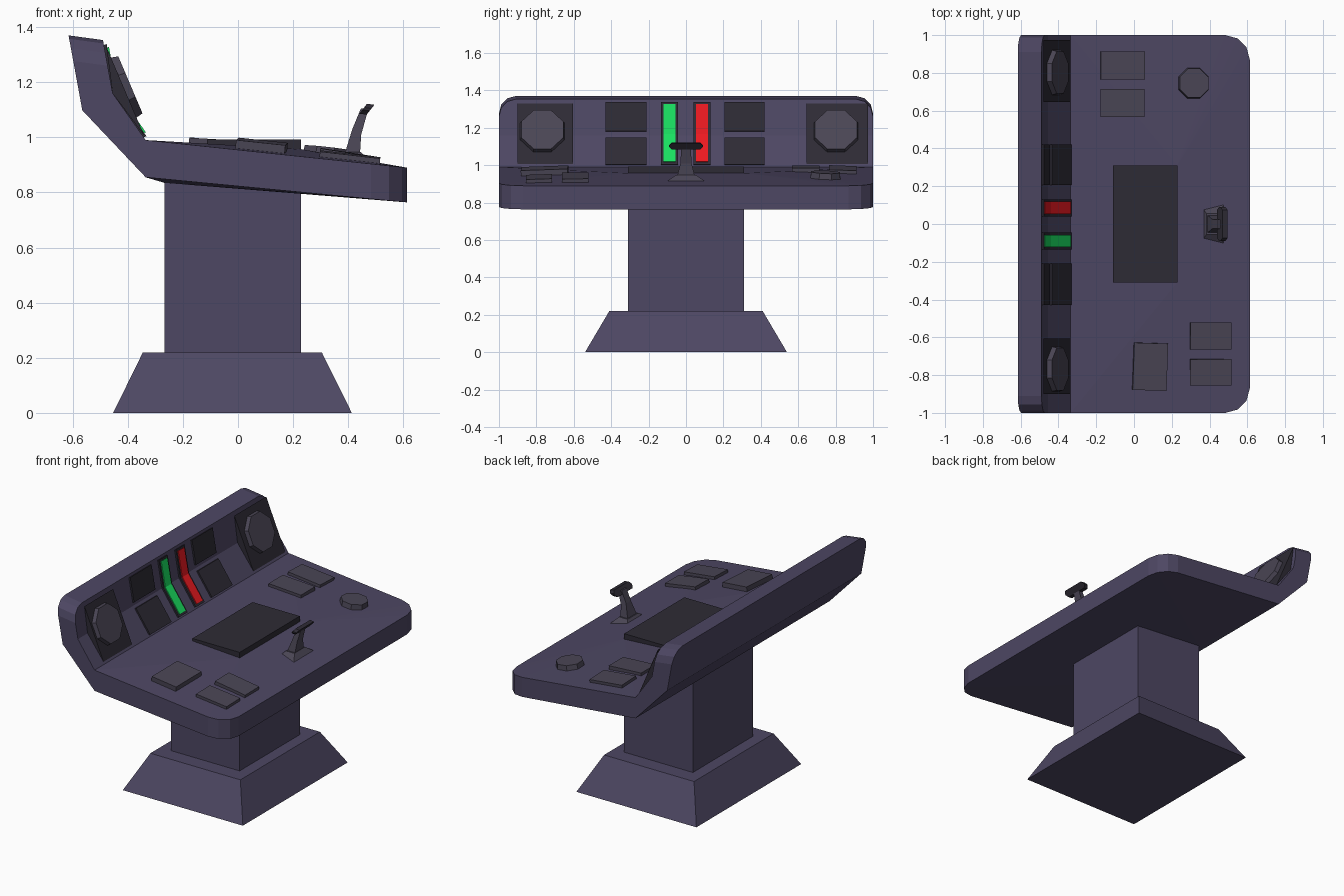
import bpy, bmesh, math
from mathutils import Vector, Matrix
from mathutils.bvhtree import BVHTree

if "Cube" in bpy.data.objects:
    bpy.data.objects.remove(bpy.data.objects["Cube"])


def material(name, rgb):
    m = bpy.data.materials.new(name)
    m.diffuse_color = (*rgb, 1)
    m.use_nodes = True
    m.node_tree.nodes["Principled BSDF"].inputs["Base Color"].default_value = m.diffuse_color
    return m


BODY = material("body_purple", (0.075, 0.063, 0.125))
DARK = material("dark_panel", (0.027, 0.024, 0.035))
KNOB = material("button_grey", (0.068, 0.060, 0.090))
GREEN = material("green_light", (0.01, 0.75, 0.12))
RED = material("red_light", (0.85, 0.01, 0.015))


def finish(bm, name, mat):
    bmesh.ops.recalc_face_normals(bm, faces=bm.faces[:])
    me = bpy.data.meshes.new(name)
    bm.to_mesh(me)
    bm.free()
    me.materials.append(mat)
    ob = bpy.data.objects.new(name, me)
    bpy.context.collection.objects.link(ob)
    return ob


def prism_bm(pts, y0, y1):
    """Side profile (x, z) extruded along y."""
    bm = bmesh.new()
    f = bm.faces.new([bm.verts.new((x, y0, z)) for x, z in pts])
    r = bmesh.ops.extrude_face_region(bm, geom=[f])
    bmesh.ops.translate(bm, vec=(0, y1 - y0, 0),
                        verts=[v for v in r["geom"] if isinstance(v, bmesh.types.BMVert)])
    bmesh.ops.recalc_face_normals(bm, faces=bm.faces[:])
    return bm


def prism(name, pts, y0, y1, mat):
    return finish(prism_bm(pts, y0, y1), name, mat)


def frustum(name, bottom, top, z0, z1, mat, matrix=Matrix()):
    """Block between two rectangles given as (x0, x1, half depth)."""
    bm = bmesh.new()
    for (x0, x1, d), z in ((bottom, z0), (top, z1)):
        for x in (x0, x1):
            for y in (-d, d):
                bm.verts.new((x, y, z))
    bmesh.ops.convex_hull(bm, input=bm.verts[:])
    bmesh.ops.dissolve_limit(bm, angle_limit=0.01, verts=bm.verts[:], edges=bm.edges[:])
    bm.transform(matrix)
    return finish(bm, name, mat)


def disc(name, radius, height, matrix, mat):
    bm = bmesh.new()
    bmesh.ops.create_cone(bm, cap_ends=True, segments=8, radius1=radius, radius2=radius * 0.95,
                          depth=height, matrix=Matrix.Translation((0, 0, height / 2))
                          @ Matrix.Rotation(math.pi / 8, 4, 'Z'))
    bm.transform(matrix)
    return finish(bm, name, mat)


# pedestal
frustum("pedestal_base", (-0.453, 0.413, 0.54), (-0.345, 0.304, 0.41), 0, 0.22, BODY)
frustum("pedestal_column", (-0.267, 0.229, 0.31), (-0.267, 0.229, 0.31), 0.22, 0.86, BODY)

# desk and upright back as one bent slab
TOP, MID, LOW = (-0.49, 1.353), (-0.455, 1.16), (-0.335, 0.99)
bm = prism_bm([(-0.615, 1.37), TOP, MID, LOW, (0.613, 0.89),
               (0.613, 0.764), (-0.335, 0.855), (-0.565, 1.098)], -1, 1)


def end_edges(test):
    return [e for e in bm.edges if abs(e.verts[0].co.y - e.verts[1].co.y) < 1e-4
            and all(test(v.co) for v in e.verts)]


# rounded corners
bmesh.ops.bevel(bm, geom=end_edges(lambda c: c.x > 0.6), offset=0.13, segments=3,
                profile=0.5, affect='EDGES')
bmesh.ops.bevel(bm, geom=end_edges(lambda c: c.z > 1.3), offset=0.09, segments=3,
                profile=0.5, affect='EDGES')


def crown(up, pts):
    """Replace the desk's upper or lower face by facets rising to a rectangle."""
    bm.normal_update()
    f = max((f for f in bm.faces if f.normal.z * up > 0.9 and f.calc_center_median().z < 1.1),
            key=lambda f: f.calc_area())
    rim = f.verts[:]
    bmesh.ops.delete(bm, geom=[f], context='FACES_ONLY')
    inner = [bm.verts.new((x, y, z)) for x, z in pts for y in (-0.31, 0.31)]
    hull = bmesh.ops.convex_hull(bm, input=rim + inner)
    flat = [g for g in hull["geom"] if isinstance(g, bmesh.types.BMFace)
            and not any(v in inner for v in g.verts)]
    bmesh.ops.delete(bm, geom=flat, context='FACES')


crown(1, [(-0.11, 0.968), (0.229, 0.957)])
crown(-1, [(-0.267, 0.835), (0.229, 0.798)])
bmesh.ops.recalc_face_normals(bm, faces=bm.faces[:])
tree = BVHTree.FromBMesh(bm)
finish(bm, "desk_body", BODY)


def on_desk(x, y, turn=0):
    """Frame lying on the desk surface."""
    loc, nor, _, _ = tree.ray_cast(Vector((x, y, 2)), Vector((0, 0, -1)))
    if nor.z < 0:
        nor = -nor
    tilt = Vector((0, 0, 1)).rotation_difference(nor).to_matrix().to_4x4()
    return Matrix.Translation(loc) @ tilt @ Matrix.Rotation(math.radians(turn), 4, 'Z')


# desk screen and buttons
frustum("desk_screen", (-0.112, 0.229, 0.31), (-0.112, 0.229, 0.31), 0.94, 0.993, DARK)
for i, (x, y, w, d, h, turn) in enumerate([
        (-0.061, 0.838, 0.234, 0.148, 0.018, 0), (-0.061, 0.641, 0.234, 0.148, 0.018, 0),
        (0.405, -0.592, 0.22, 0.143, 0.018, 0), (0.405, -0.785, 0.22, 0.139, 0.018, 0),
        (0.084, -0.755, 0.18, 0.25, 0.03, -2)]):
    r = (-w / 2, w / 2, d / 2)
    frustum(f"desk_button_{i + 1}", r, r, -0.01, h, KNOB, on_desk(x, y, turn))
disc("desk_dial", 0.087, 0.032, on_desk(0.315, 0.745), KNOB)

# control lever
frustum("lever_base", (0.355, 0.475, 0.10), (0.383, 0.445, 0.055), 0.915, 0.947, KNOB)
bm = prism_bm([(0.384, 0.93), (0.442, 0.93), (0.447, 1.01), (0.474, 1.105),
               (0.446, 1.105), (0.415, 1.03)], -0.05, 0.05)
for v in bm.verts:
    v.co.y *= 1 - 0.5 * min(1, (v.co.z - 0.93) / 0.1)
finish(bm, "lever_stem", KNOB)
bm = prism_bm([(0.44, 1.085), (0.468, 1.122), (0.495, 1.118), (0.467, 1.083)], -0.09, 0.09)
bmesh.ops.bevel(bm, geom=[e for e in bm.edges if e.verts[0].co.y == e.verts[1].co.y
                          and abs(e.verts[0].co.z - e.verts[1].co.z) < 0.01],
                offset=0.015, segments=1, affect='EDGES')
finish(bm, "lever_handle", DARK)


# thin panels that follow the bend of the back
def back_x(z):
    (xa, za), (xb, zb) = (MID, TOP) if z > MID[1] else (LOW, MID)
    return xa + (xb - xa) * (z - za) / (zb - za)


def back_panel(name, y0, y1, z0, z1, t, mat):
    zs = [z0] + ([MID[1]] if z0 < MID[1] < z1 else []) + [z1]
    line = [(back_x(z), z) for z in zs]
    front = [(x + t, z + t * 0.4) for x, z in reversed(line)]
    prism(name, line + front, y0, y1, mat)


for side, y0, y1 in (("left", -0.43, -0.21), ("right", 0.207, 0.42)):
    back_panel(f"upper_screen_{side}", y0, y1, 1.18, 1.335, 0.01, DARK)
    back_panel(f"lower_screen_{side}", y0, y1, 1.0, 1.145, 0.01, DARK)
for name, y, mat in (("green", -0.089, GREEN), ("red", 0.086, RED)):
    back_panel(f"{name}_light_frame", y - 0.045, y + 0.045, 1.0, 1.335, 0.01, DARK)
    back_panel(f"{name}_light", y - 0.032, y + 0.032, 1.012, 1.322, 0.016, mat)

# flat speaker plates bridging the bend, with octagonal discs
for side, y0, y1, yc in (("left", -0.90, -0.605, -0.768), ("right", 0.645, 0.973, 0.802)):
    a, b = Vector((-0.478, 0, 1.33)), Vector((-0.34, 0, 1.005))
    prism(f"speaker_plate_{side}", [(a.x, a.z), (b.x, b.z), MID], y0, y1, DARK)
    c = a.lerp(b, 0.46)
    n = Vector((a.z - b.z, 0, b.x - a.x)).normalized()
    rot = n.to_track_quat('Z', 'Y').to_matrix().to_4x4()
    disc(f"speaker_disc_{side}", 0.128, 0.026,
         Matrix.Translation((c.x, yc, c.z)) @ rot, KNOB)
